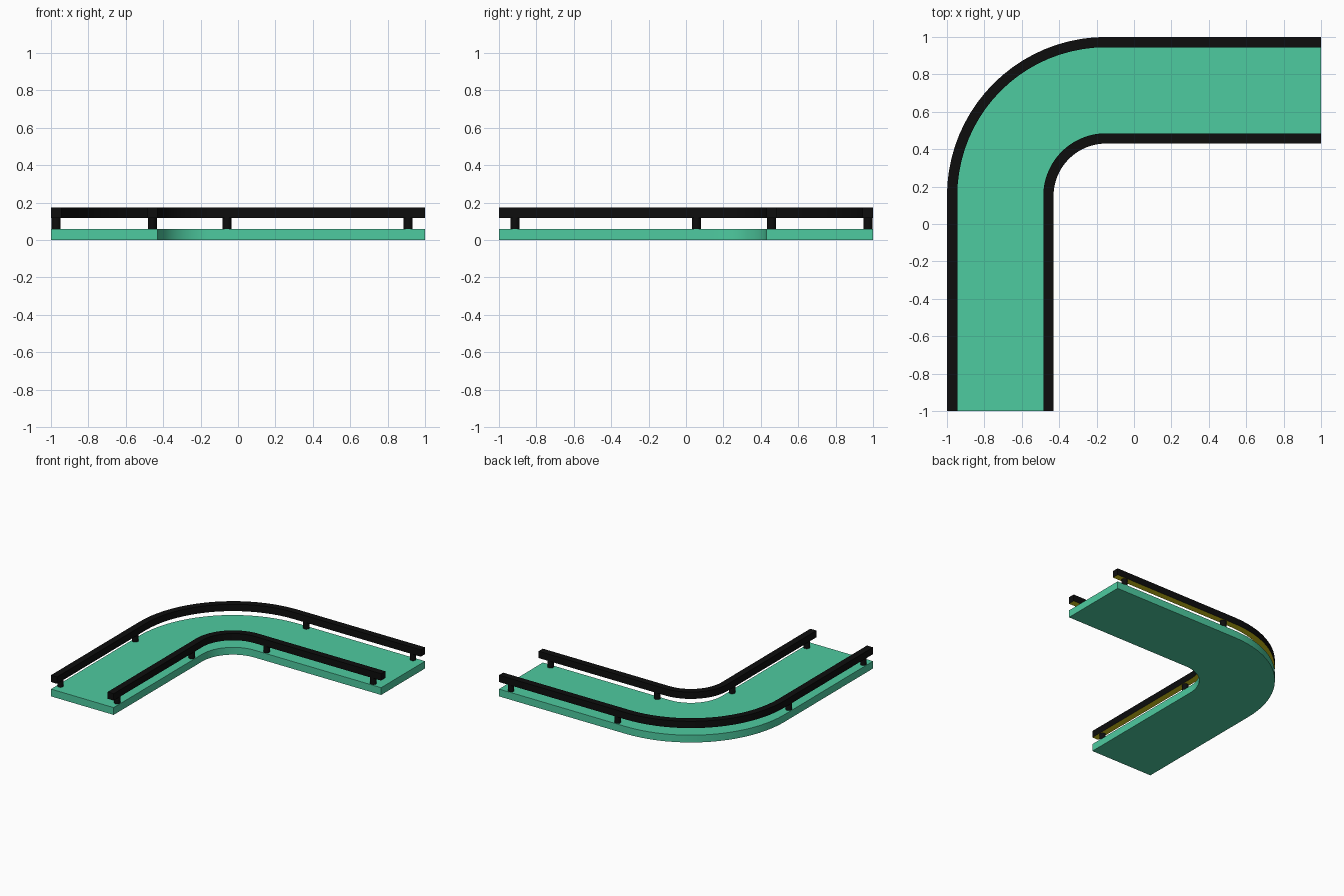
import bpy, bmesh, math

if "Cube" in bpy.data.objects:
    bpy.data.objects.remove(bpy.data.objects["Cube"])

C = (-0.15, 0.15)          # centre of the bend
R_OUT, R_IN, RAIL_W = 0.85, 0.28, 0.055
SEGS = 20


def material(name, rgb):
    m = bpy.data.materials.new(name)
    m.diffuse_color = (*rgb, 1)
    m.use_nodes = True
    m.node_tree.nodes["Principled BSDF"].inputs["Base Color"].default_value = m.diffuse_color
    return m


green = material("green", (0.076, 0.597, 0.352))
black = material("black", (0.004, 0.004, 0.004))
yellow = material("yellow", (0.7, 0.62, 0.01))


def path(r):
    """Leg from the front, quarter bend, leg to the right, at radius r."""
    pts = [(C[0] - r, -1)]
    for i in range(SEGS + 1):
        a = math.pi - math.pi / 2 * i / SEGS
        pts.append((C[0] + r * math.cos(a), C[1] + r * math.sin(a)))
    return pts + [(1, C[1] + r)]


def finish(bm, name, mats):
    bmesh.ops.recalc_face_normals(bm, faces=bm.faces)
    bm.normal_update()
    me = bpy.data.meshes.new(name)
    if len(mats) > 1:      # second material goes on the underside
        for f in bm.faces:
            f.material_index = int(f.normal.z < -0.5)
    bm.to_mesh(me)
    bm.free()
    for m in mats:
        me.materials.append(m)
    ob = bpy.data.objects.new(name, me)
    bpy.context.collection.objects.link(ob)
    bpy.ops.object.select_all(action='DESELECT')
    ob.select_set(True)
    bpy.context.view_layer.objects.active = ob
    bpy.ops.object.shade_smooth_by_angle(angle=math.radians(30))


def sweep(name, r0, r1, z0, z1, mats):
    """Rectangular section between two radii swept along the bend."""
    bm = bmesh.new()
    rings = [[bm.verts.new((*p, z0)), bm.verts.new((*q, z0)),
              bm.verts.new((*q, z1)), bm.verts.new((*p, z1))]
             for p, q in zip(path(r0), path(r1))]
    for a, b in zip(rings, rings[1:]):
        for i in range(4):
            j = (i + 1) % 4
            bm.faces.new((a[i], a[j], b[j], b[i]))
    bm.faces.new(rings[0])
    bm.faces.new(rings[-1])
    finish(bm, name, mats)


# Deck
sweep("deck", R_IN, R_OUT, 0, 0.06, [green])

# Guard rails, with yellow undersides, and their posts
for side, r0 in (("outer", R_OUT - RAIL_W), ("inner", R_IN)):
    sweep(side + "_rail", r0, r0 + RAIL_W, 0.118, 0.174, [black, yellow])
    r = r0 + RAIL_W / 2
    spots = [(C[0] - r, -0.915), (C[0] - r, 0.055),
             (-0.06, C[1] + r), (0.91, C[1] + r)]
    for n, (x, y) in enumerate(spots, 1):
        bm = bmesh.new()
        bmesh.ops.create_cone(bm, cap_ends=True, segments=16,
                              radius1=0.024, radius2=0.024, depth=0.064)
        bmesh.ops.translate(bm, verts=bm.verts, vec=(x, y, 0.089))
        finish(bm, f"{side}_post_{n}", [black])
